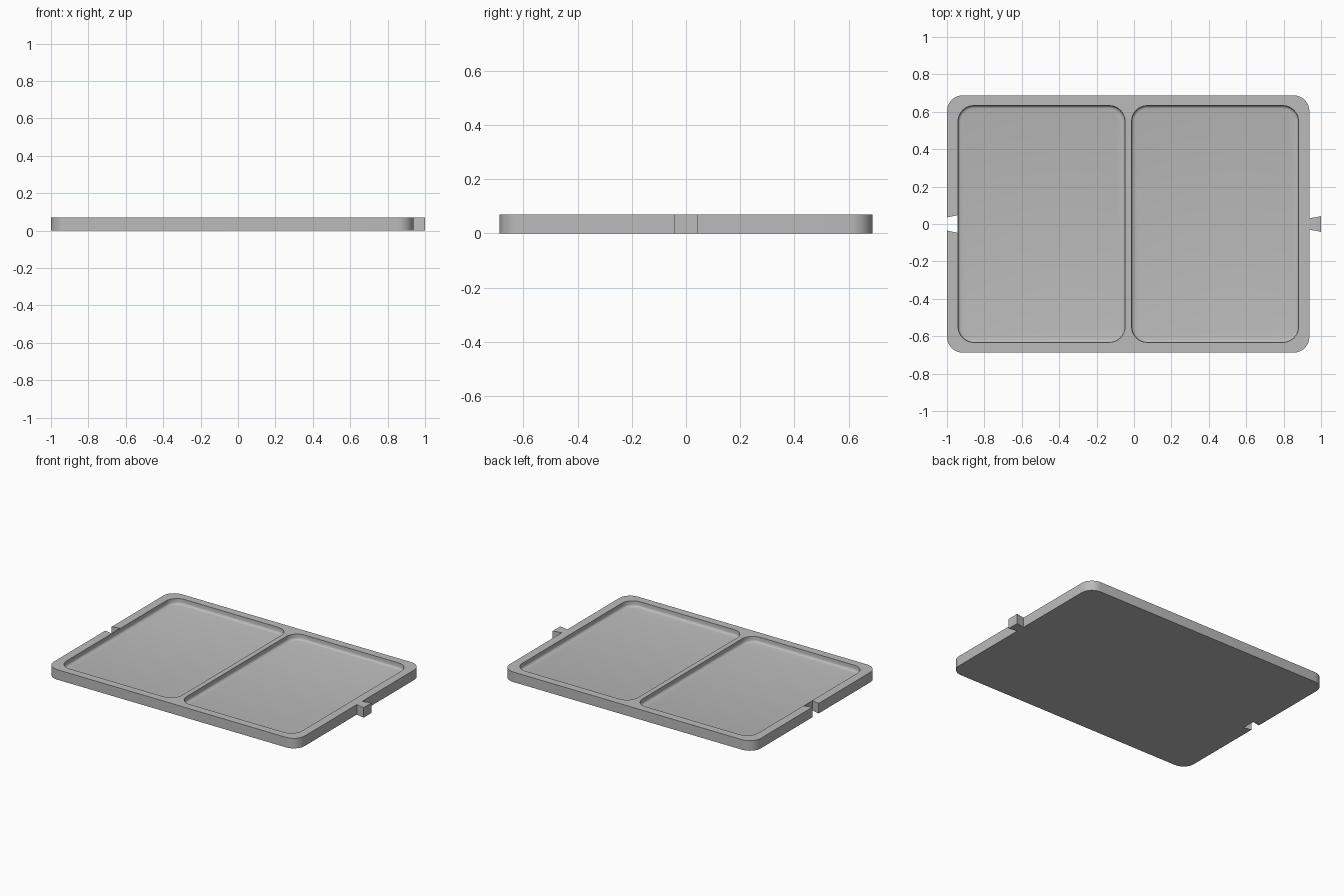
import bpy
import bmesh
import math

if "Cube" in bpy.data.objects:
    bpy.data.objects.remove(bpy.data.objects["Cube"])

HEIGHT, FLOOR, FILLET = 0.07, 0.03, 0.016
LEFT, RIGHT, HALF_Y = -1.0, 0.938, 0.688
CORNER = 0.085


def corner_arc(cx, cy, radius, quarter, steps=8):
    """Points of one rounded corner, counter-clockwise."""
    return [(cx + radius * math.cos(a), cy + radius * math.sin(a))
            for a in ((quarter + i / steps) * math.pi / 2 for i in range(steps + 1))]


def rounded_sides(x0, x1, half_y, radius):
    """Right side corners and left side corners of a rounded rectangle."""
    y = half_y - radius
    front_right = corner_arc(x1 - radius, -y, radius, 3)
    back_right = corner_arc(x1 - radius, y, radius, 0)
    back_left = corner_arc(x0 + radius, y, radius, 1)
    front_left = corner_arc(x0 + radius, -y, radius, 2)
    return front_right, back_right, back_left, front_left


def add_ring(bm, points, z):
    return [bm.verts.new((x, y, z)) for x, y in points]


def bridge(bm, lower, upper):
    n = len(lower)
    for i in range(n):
        j = (i + 1) % n
        bm.faces.new((lower[i], lower[j], upper[j], upper[i]))


def ring_edges(bm, ring):
    return [bm.edges.get((ring[i - 1], ring[i])) for i in range(len(ring))]


bm = bmesh.new()

# Outer outline with the dovetail tab on one end and its socket on the other
fr, br, bl, fl = rounded_sides(LEFT, RIGHT, HALF_Y, CORNER)
tab = [(RIGHT, -0.03), (1.0, -0.042), (1.0, 0.042), (RIGHT, 0.03)]
socket = [(LEFT, 0.035), (-0.945, 0.047), (-0.945, -0.047), (LEFT, -0.035)]
outline = fr + tab + br + bl + socket + fl
bottom = add_ring(bm, outline, 0)
rim = add_ring(bm, outline, HEIGHT)
bm.faces.new(list(reversed(bottom)))
bridge(bm, bottom, rim)
top_edges = ring_edges(bm, rim)

# Two recesses: upright wall, rounded foot, flat floor
for x0, x1 in ((-0.941, -0.048), (-0.013, 0.88)):
    steps = [(0, HEIGHT)]
    for i in range(4):
        a = i / 3 * math.pi / 2
        steps.append((FILLET * (1 - math.cos(a)), FLOOR + FILLET * (1 - math.sin(a))))
    previous = None
    for inset, z in steps:
        sides = rounded_sides(x0 + inset, x1 - inset, 0.633 - inset, CORNER - inset)
        ring = add_ring(bm, sum(sides, []), z)
        if previous:
            bridge(bm, ring, previous)
        else:
            first = ring
        previous = ring
    bm.faces.new(previous)
    top_edges += ring_edges(bm, first)

# Flat rim between the outline and the recesses
bmesh.ops.triangle_fill(bm, edges=top_edges, use_beauty=True, normal=(0, 0, 1))
bmesh.ops.recalc_face_normals(bm, faces=bm.faces)

mesh = bpy.data.meshes.new("tray")
bm.to_mesh(mesh)
bm.free()
tray = bpy.data.objects.new("tray", mesh)
bpy.context.collection.objects.link(tray)

# Plain grey finish
grey = bpy.data.materials.new("plain grey")
grey.use_nodes = True
colour = (0.5, 0.5, 0.5, 1)
grey.diffuse_color = colour
grey.node_tree.nodes["Principled BSDF"].inputs["Base Color"].default_value = colour
mesh.materials.append(grey)

bpy.ops.object.select_all(action="DESELECT")
tray.select_set(True)
bpy.context.view_layer.objects.active = tray
bpy.ops.object.shade_smooth_by_angle(angle=math.radians(35))
